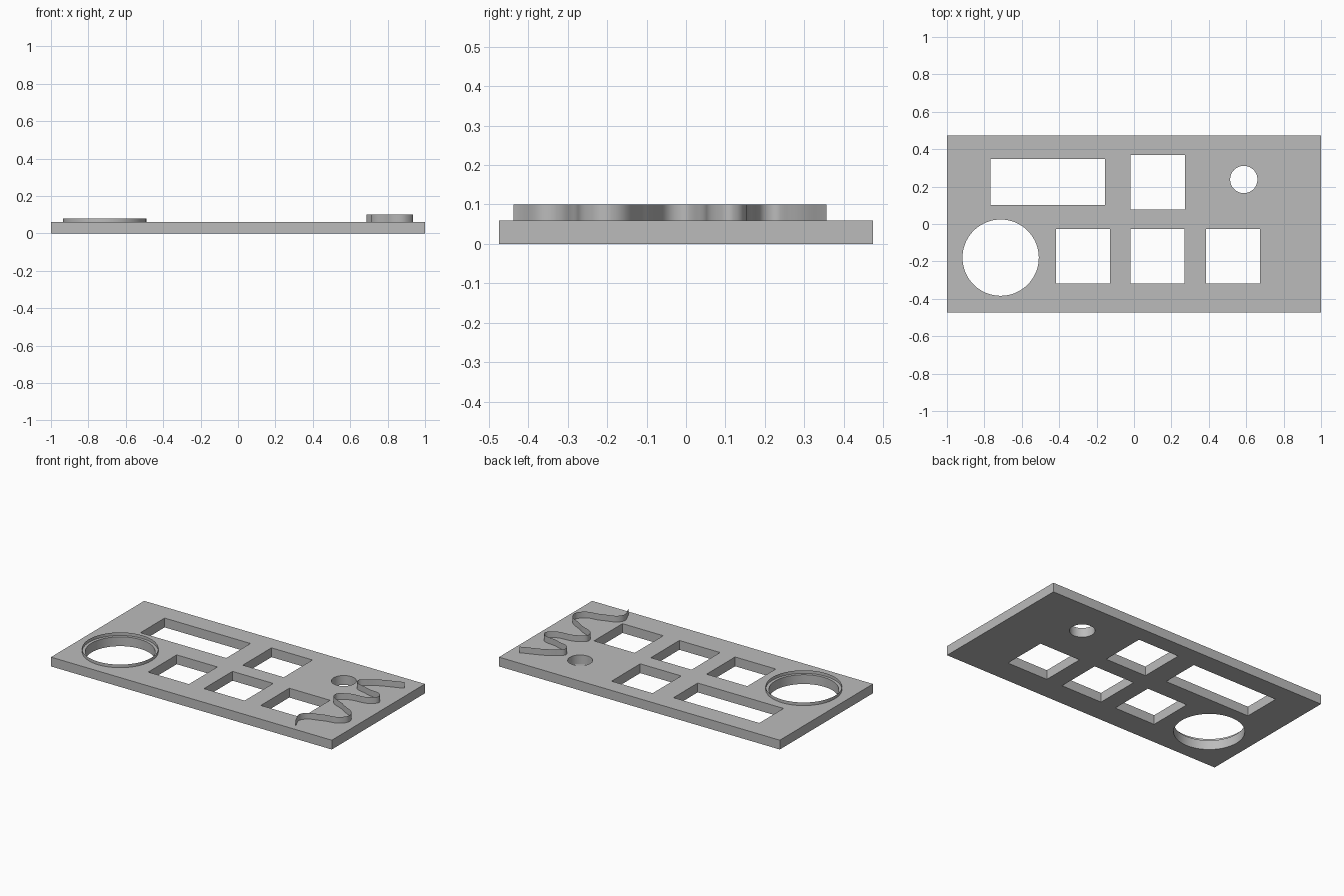
import bpy, bmesh, math

if "Cube" in bpy.data.objects:
    bpy.data.objects.remove(bpy.data.objects["Cube"], do_unlink=True)

GREY = (0.5, 0.5, 0.5, 1.0)
grey = bpy.data.materials.new("plain grey")
grey.use_nodes = True
grey.diffuse_color = GREY
grey.node_tree.nodes["Principled BSDF"].inputs["Base Color"].default_value = GREY

THICK = 0.06


def rectangle(x0, x1, y0, y1):
    return [(x0, y0), (x1, y0), (x1, y1), (x0, y1)]


def circle(cx, cy, r, n=64):
    steps = [2 * math.pi * i / n for i in range(n)]
    return [(cx + r * math.cos(a), cy + r * math.sin(a)) for a in steps]


def extruded(name, outlines, z0, z1, fill="NONE", smooth_path=False):
    """Extrude flat outlines from z0 to z1 and turn the result into a mesh."""
    curve = bpy.data.curves.new(name, "CURVE")
    curve.dimensions = "2D"
    curve.fill_mode = fill
    curve.extrude = (z1 - z0) / 2
    curve.resolution_u = 12
    for pts in outlines:
        if smooth_path:
            spline = curve.splines.new("BEZIER")
            spline.bezier_points.add(len(pts) - 1)
            for p, (x, y) in zip(spline.bezier_points, pts):
                p.co = (x, y, 0)
                p.handle_left_type = p.handle_right_type = "AUTO"
        else:
            spline = curve.splines.new("POLY")
            spline.points.add(len(pts) - 1)
            for p, (x, y) in zip(spline.points, pts):
                p.co = (x, y, 0, 1)
            spline.use_cyclic_u = True
    obj = bpy.data.objects.new(name, curve)
    obj.location.z = (z0 + z1) / 2
    bpy.context.collection.objects.link(obj)
    bpy.ops.object.select_all(action="DESELECT")
    obj.select_set(True)
    bpy.context.view_layer.objects.active = obj
    bpy.ops.object.convert(target="MESH")
    obj = bpy.context.object
    # Weld the caps to the walls
    bm = bmesh.new()
    bm.from_mesh(obj.data)
    bmesh.ops.remove_doubles(bm, verts=bm.verts, dist=0.0001)
    bmesh.ops.recalc_face_normals(bm, faces=bm.faces)
    bm.to_mesh(obj.data)
    bm.free()
    obj.data.materials.clear()
    obj.data.materials.append(grey)
    bpy.ops.object.shade_smooth_by_angle(angle=math.radians(30))
    return obj


# Panel with its cut-outs
outlines = [
    rectangle(-1, 1, -0.474, 0.474),
    rectangle(-0.766, -0.155, 0.102, 0.348),
    rectangle(-0.02, 0.272, 0.077, 0.369),
    circle(0.587, 0.238, 0.073),
    circle(-0.713, -0.18, 0.204),
]
for x in (-0.417, -0.02, 0.385):
    outlines.append(rectangle(x, x + 0.29, -0.318, -0.028))
extruded("panel", outlines, 0, THICK, fill="BOTH")

# Thin upright rim around the large round opening
extruded("round_rim", [circle(-0.713, -0.18, 0.2225)], THICK, 0.08)

# Thin upright wavy wall near the left end
wave = [(0.715, -0.437), (0.692, -0.345), (0.8, -0.285), (0.91, -0.25),
        (0.935, -0.19), (0.82, -0.1), (0.7, -0.015), (0.75, 0.035),
        (0.9, 0.075), (0.925, 0.12), (0.8, 0.165), (0.7, 0.215),
        (0.74, 0.265), (0.935, 0.357)]
extruded("wavy_wall", [wave], THICK, 0.1, smooth_path=True)
